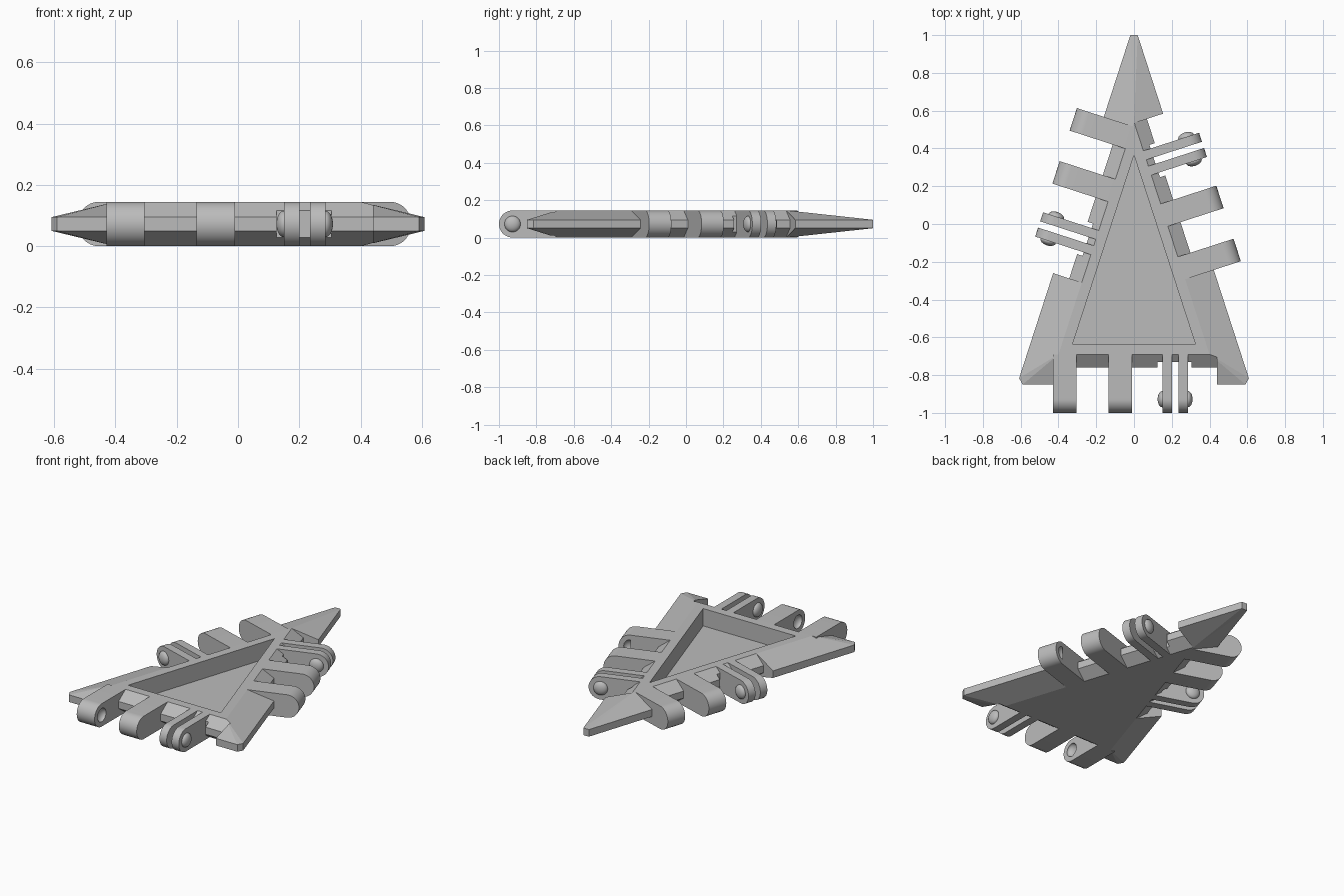
import bpy, bmesh, math
from mathutils import Vector, Matrix

if "Cube" in bpy.data.objects:
    bpy.data.objects.remove(bpy.data.objects["Cube"])

H = 0.145            # plate thickness
MID = H / 2
LO, HI = 0.05, 0.095  # thin rim band
R = MID              # knuckle radius
SIDE_N = Vector((0.951, 0.309, 0)).normalized()

grey = bpy.data.materials.new("plain_grey")
grey.diffuse_color = (0.5, 0.5, 0.5, 1)
grey.use_nodes = True
grey.node_tree.nodes["Principled BSDF"].inputs["Base Color"].default_value = grey.diffuse_color


def finish(bm, name):
    bmesh.ops.recalc_face_normals(bm, faces=bm.faces)
    me = bpy.data.meshes.new(name)
    bm.to_mesh(me)
    bm.free()
    me.materials.append(grey)
    ob = bpy.data.objects.new(name, me)
    bpy.context.collection.objects.link(ob)
    return ob


def activate(ob):
    bpy.ops.object.select_all(action='DESELECT')
    ob.select_set(True)
    bpy.context.view_layer.objects.active = ob


def smooth(ob):
    activate(ob)
    bpy.ops.object.shade_smooth_by_angle(angle=math.radians(30))


def cut(ob, cutter):
    cutter.hide_render = True
    mod = ob.modifiers.new("cut", 'BOOLEAN')
    mod.operation = 'DIFFERENCE'
    mod.solver = 'EXACT'
    mod.object = cutter
    activate(ob)
    bpy.ops.object.modifier_apply(modifier=mod.name)
    bpy.data.objects.remove(cutter)


def loft(name, a, b):
    """Closed solid between two matching loops."""
    bm = bmesh.new()
    va, vb = [bm.verts.new(p) for p in a], [bm.verts.new(p) for p in b]
    bm.faces.new(va)
    bm.faces.new(vb)
    n = len(a)
    for i in range(n):
        bm.faces.new((va[i], va[(i + 1) % n], vb[(i + 1) % n], vb[i]))
    return finish(bm, name)


class Side:
    """One edge of the triangle: s runs along it, d points outward."""
    def __init__(self, name, n, edge, start):
        self.name, self.n, self.edge, self.start = name, n, edge, start
        self.t = Vector((-n.y, n.x, 0))

    def at(self, s, d, z):
        return self.t * (self.start + s) + self.n * (self.edge + d) + Vector((0, 0, z))

    def prism(self, name, profile, s0, s1):
        return loft(name, [self.at(s0, d, z) for d, z in profile],
                    [self.at(s1, d, z) for d, z in profile])

    def bump(self, name, s, depth, radius):
        bm = bmesh.new()
        bmesh.ops.create_uvsphere(bm, u_segments=32, v_segments=16, radius=1)
        m = Matrix((self.t * depth, self.n * radius, Vector((0, 0, radius)))).transposed().to_4x4()
        m.translation = self.at(s, 0.15 - R, MID)
        bm.transform(m)
        return finish(bm, name)


sides = [Side("front", Vector((0, -1, 0)), 0.85, -0.43),
         Side("right", SIDE_N, 0.327, -0.362),
         Side("left", Vector((-SIDE_N.x, SIDE_N.y, 0)), 0.327, -0.49)]


def triangle(inset):
    """Corners of the outline moved inward."""
    e, y = 0.327 - inset, -(0.85 - inset)
    x = (e - y * SIDE_N.y) / SIDE_N.x
    return [Vector((-x, y, 0)), Vector((x, y, 0)), Vector((0, e / SIDE_N.y, 0))]


# Plate: blunt-cornered triangle with thin rim, sloping up and down to flat faces
bm = bmesh.new()
rim = [(-0.59, -0.85), (0.59, -0.85), (0.608, -0.816), (0.0195, 1), (-0.0195, 1), (-0.608, -0.816)]
for x, y in rim:
    for z in (LO, HI):
        bm.verts.new((x, y, z))
for p in triangle(0.16):
    for z in (0, H):
        bm.verts.new((p.x, p.y, z))
bmesh.ops.convex_hull(bm, input=bm.verts)
bmesh.ops.dissolve_limit(bm, angle_limit=math.radians(2), verts=bm.verts, edges=bm.edges)
plate = finish(bm, "triangle_plate")

# Triangular pocket in the top
pocket = triangle(0.2145)
up = Vector((0, 0, 1))
cut(plate, loft("pocket_cutter", [p + up * 0.035 for p in pocket], [p + up * 0.3 for p in pocket]))

# Hinge recesses with sloped walls, plus deeper clearance by the paired leaves
k = 0.07 / (H - HI)
recess = [(0.2, -0.05), (0.2, H + 0.05), (-0.16 - 0.05 * k, H + 0.05),
          (-0.09, HI), (-0.09, LO), (-0.16 - 0.05 * k, -0.05)]
clear = [(-0.12, -0.1), (0.1, -0.1), (0.1, 0.25), (-0.12, 0.25)]
for sd in sides:
    cut(plate, sd.prism("recess_cutter", recess, 0, 0.87))
    cut(plate, sd.prism("clearance_cutter", clear, 0.555, 0.735))

# Hinge arms: rounded end, flat top and bottom, running back into the plate
arm = [(-0.16, 0), (-0.16, H)]
for i in range(25):
    a = math.pi / 2 - math.pi * i / 24
    arm.append((0.15 - R + R * math.cos(a), MID + R * math.sin(a)))

for sd in sides:
    # Thick knuckles with a dimple on their facing sides
    for i, (s0, s1, hole) in enumerate([(0, 0.125, 0.125), (0.295, 0.42, 0.295)]):
        ob = sd.prism(f"{sd.name}_knuckle_{i + 1}", arm, s0, s1)
        cut(ob, sd.bump("dimple_cutter", hole, 0.028, 0.042))
        smooth(ob)
    # Thin paired leaves with a snap bump on their outer sides
    for i, (s0, s1, face) in enumerate([(0.58, 0.63, 0.58), (0.665, 0.715, 0.715)]):
        smooth(sd.prism(f"{sd.name}_leaf_{i + 1}", arm, s0, s1))
        smooth(sd.bump(f"{sd.name}_snap_bump_{i + 1}", face, 0.025, 0.043))
